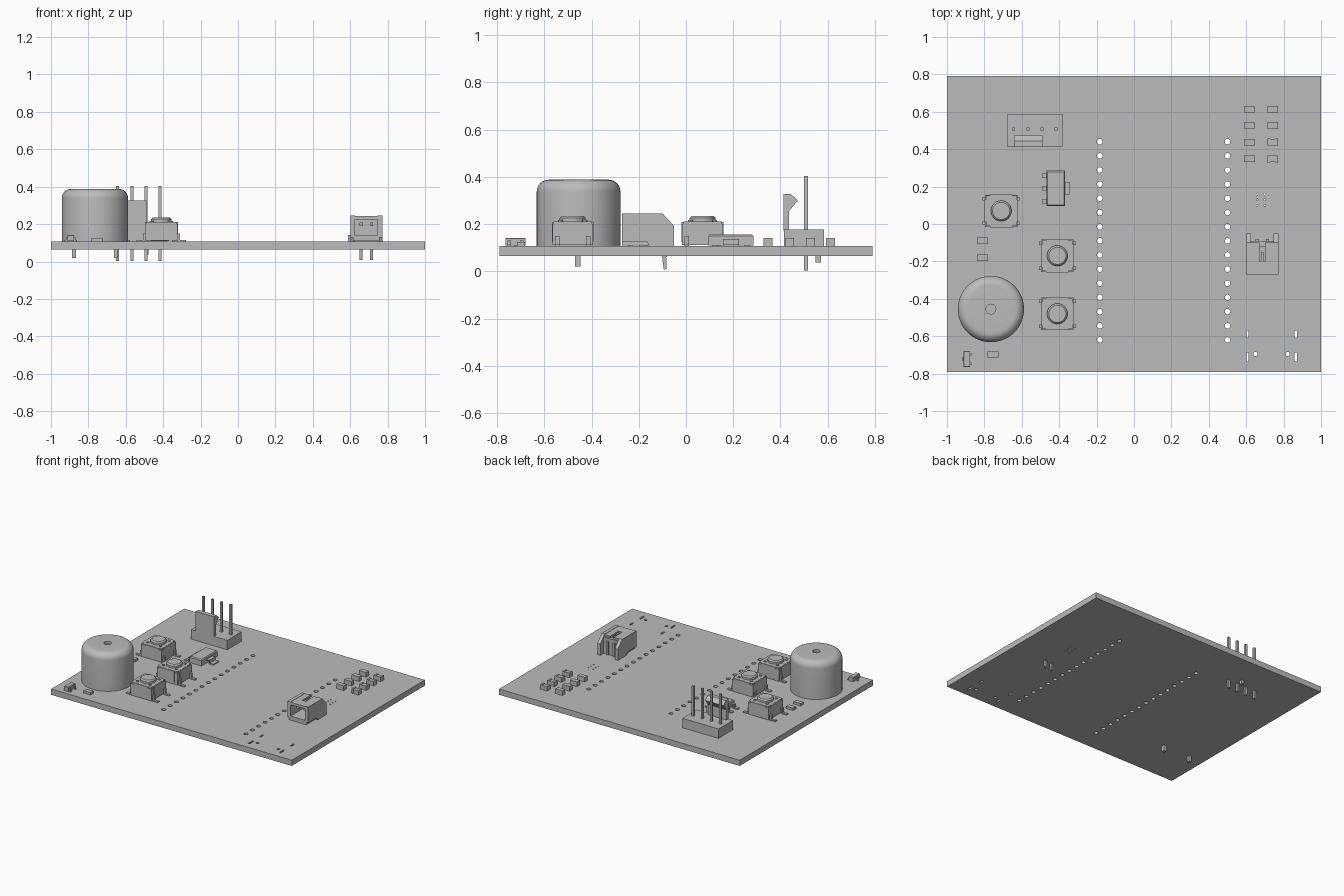
import bpy, bmesh, math
from mathutils import Matrix, Vector

cube = bpy.data.objects.get("Cube")
if cube:
    bpy.data.objects.remove(cube, do_unlink=True)

grey = bpy.data.materials.new("plain grey")
grey.use_nodes = True
COLOUR = (0.5, 0.5, 0.5, 1)
grey.diffuse_color = COLOUR
grey.node_tree.nodes["Principled BSDF"].inputs["Base Color"].default_value = COLOUR

BOTTOM, TOP = 0.064, 0.107


def box(bm, x, y, z):
    """Box from three (low, high) ranges."""
    size = [b - a for a, b in (x, y, z)]
    mid = [(a + b) / 2 for a, b in (x, y, z)]
    bmesh.ops.create_cube(bm, size=1, matrix=Matrix.Translation(mid) @ Matrix.Diagonal(size).to_4x4())


def block(bm, x, y, w, d, z0, z1):
    """Box centred on x, y."""
    box(bm, (x - w / 2, x + w / 2), (y - d / 2, y + d / 2), (z0, z1))


def rod(bm, x, y, r, z0, z1, sides=20, r_top=None):
    bmesh.ops.create_cone(bm, cap_ends=True, segments=sides, radius1=r, radius2=r_top or r,
                          depth=z1 - z0, matrix=Matrix.Translation((x, y, (z0 + z1) / 2)))


def prism(bm, profile, x0, x1):
    """Extrude a (y, z) profile along x."""
    face = bm.faces.new([bm.verts.new((x0, y, z)) for y, z in profile])
    out = bmesh.ops.extrude_face_region(bm, geom=[face])["geom"]
    moved = [v for v in out if isinstance(v, bmesh.types.BMVert)]
    bmesh.ops.translate(bm, verts=moved, vec=(x1 - x0, 0, 0))


def finish(bm, name, smooth=False):
    bmesh.ops.recalc_face_normals(bm, faces=bm.faces)
    mesh = bpy.data.meshes.new(name)
    bm.to_mesh(mesh)
    bm.free()
    mesh.materials.append(grey)
    obj = bpy.data.objects.new(name, mesh)
    bpy.context.collection.objects.link(obj)
    if smooth:
        bpy.ops.object.select_all(action="DESELECT")
        obj.select_set(True)
        bpy.context.view_layer.objects.active = obj
        bpy.ops.object.shade_smooth_by_angle(angle=math.radians(35))
    return obj


# Circuit board with drilled holes and slots
bm = bmesh.new()
box(bm, (-1, 1), (-0.79, 0.79), (BOTTOM, TOP))
board = finish(bm, "circuit_board")
bm = bmesh.new()
for x in (-0.183, 0.5):
    for i in range(15):
        rod(bm, x, 0.44 - i * 0.0757, 0.015, 0, 0.2, 16)
for x in (0.607, 0.864):
    block(bm, x, -0.588, 0.013, 0.036, 0, 0.2)
    block(bm, x, -0.712, 0.013, 0.048, 0, 0.2)
for x in (0.65, 0.822):
    rod(bm, x, -0.695, 0.011, 0, 0.2, 12)
for x in (0.659, 0.698):
    for y in (0.1, 0.13, 0.16):
        rod(bm, x, y, 0.005, 0, 0.2, 8)
drills = finish(bm, "drill_cutter")
drills.hide_render = True
cut = board.modifiers.new("holes", "BOOLEAN")
cut.object = drills
cut.solver = "EXACT"
bpy.context.view_layer.objects.active = board
bpy.ops.object.modifier_apply(modifier=cut.name)
bpy.data.objects.remove(drills, do_unlink=True)

# Buzzer: lathed can with rounded shoulder and a sound hole
R, H, ROUND = 0.177, 0.388, 0.05
profile = [(0, TOP), (R, TOP)]
for i in range(9):
    a = i / 8 * math.pi / 2
    profile.append((R - ROUND + ROUND * math.cos(a), H - ROUND + ROUND * math.sin(a)))
profile += [(0.026, H), (0.026, H - 0.02), (0, H - 0.02)]
bm = bmesh.new()
verts = [bm.verts.new((r, 0, z)) for r, z in profile]
edges = [bm.edges.new(pair) for pair in zip(verts, verts[1:])]
bmesh.ops.spin(bm, geom=verts + edges, cent=(0, 0, 0), axis=(0, 0, 1), angle=2 * math.pi, steps=64)
bmesh.ops.remove_doubles(bm, verts=bm.verts, dist=0.0001)
bmesh.ops.translate(bm, verts=bm.verts, vec=(-0.765, -0.455, 0))
finish(bm, "buzzer_can", True)
bm = bmesh.new()
for x in (-0.877, -0.653):
    block(bm, x, -0.459, 0.022, 0.024, 0.02, TOP)
finish(bm, "buzzer_leads")

# Push buttons
for n, (cx, cy) in enumerate([(-0.71, 0.07), (-0.41, -0.17), (-0.41, -0.48)], 1):
    bm = bmesh.new()
    block(bm, cx, cy, 0.172, 0.172, 0.112, 0.2)
    block(bm, cx, cy, 0.176, 0.12, 0.125, 0.21)
    block(bm, cx, cy, 0.12, 0.176, 0.125, 0.21)
    block(bm, cx, cy, 0.164, 0.164, 0.2, 0.211)
    for sx in (-1, 1):
        for sy in (-1, 1):
            rod(bm, cx + sx * 0.052, cy + sy * 0.052, 0.01, 0.21, 0.217, 12)
    finish(bm, f"button_{n}_body")
    bm = bmesh.new()
    rod(bm, cx, cy, 0.055, 0.21, 0.226, 32)
    rod(bm, cx, cy, 0.055, 0.226, 0.235, 32, 0.046)
    finish(bm, f"button_{n}_cap", True)
    bm = bmesh.new()
    for s in (-1, 1):
        for y in (cy - 0.066, cy + 0.066):
            block(bm, cx + s * 0.115, y, 0.036, 0.019, TOP, 0.115)
            block(bm, cx + s * 0.093, y, 0.012, 0.019, TOP, 0.15)
    finish(bm, f"button_{n}_legs")


# Surface-mount packages with gull-wing leads
def package(name, x, y, w, d, z0, z1, leads):
    bm = bmesh.new()
    box(bm, (x - w / 2, x + w / 2), (y - d / 2, y + d / 2), (z0, z1))
    bmesh.ops.bevel(bm, geom=[e for e in bm.edges if abs((e.verts[0].co + e.verts[1].co).z / 2 - z1) < 0.001],
                    offset=w * 0.06, segments=1, affect="EDGES")
    finish(bm, name + "_body")
    bm = bmesh.new()
    mid = (z0 + z1) / 2
    for side, dy, width, reach in leads:
        inner, knee, tip = (x + side * (w / 2 + f * reach) for f in (-0.1, 0.45, 1))
        box(bm, sorted((inner, knee)), (y + dy - width / 2, y + dy + width / 2), (mid - 0.004, mid + 0.004))
        box(bm, sorted((knee - side * 0.008, knee)), (y + dy - width / 2, y + dy + width / 2), (TOP, mid + 0.004))
        box(bm, sorted((knee, tip)), (y + dy - width / 2, y + dy + width / 2), (TOP, TOP + 0.008))
    finish(bm, name + "_leads")


package("regulator", -0.419, 0.19, 0.1, 0.19, 0.11, 0.156,
        [(-1, -0.068, 0.024, 0.052), (-1, 0, 0.024, 0.052), (-1, 0.068, 0.024, 0.052), (1, 0, 0.068, 0.055)])
package("transistor", -0.894, -0.722, 0.036, 0.084, 0.11, 0.142,
        [(-1, 0, 0.014, 0.016), (1, -0.026, 0.014, 0.016), (1, 0.026, 0.014, 0.016)])

# Chip resistors and capacitors
bm = bmesh.new()
for y in (0.612, 0.527, 0.438, 0.348):
    block(bm, 0.617, y, 0.06, 0.034, TOP, 0.142)
    block(bm, 0.742, y, 0.034, 0.034, TOP, 0.138)
    for s in (-1, 1):
        block(bm, 0.742 + s * 0.022, y, 0.014, 0.038, TOP, 0.142)
finish(bm, "chip_capacitors")
bm = bmesh.new()
for x, y in ((-0.81, -0.09), (-0.81, -0.18), (-0.754, -0.698)):
    block(bm, x, y, 0.058, 0.034, TOP, 0.125)
finish(bm, "chip_resistors")

# Four-pin header with latching wall
bm = bmesh.new()
box(bm, (-0.68, -0.38), (0.415, 0.585), (TOP, 0.178))
prism(bm, [(0.412, 0.17), (0.412, 0.327), (0.444, 0.327), (0.474, 0.3), (0.436, 0.255), (0.436, 0.17)],
      -0.642, -0.49)
block(bm, -0.49, 0.56, 0.022, 0.022, 0.037, TOP)
finish(bm, "header_housing")
bm = bmesh.new()
for i in range(4):
    block(bm, -0.643 + i * 0.0755, 0.508, 0.016, 0.016, 0.004, 0.403)
finish(bm, "header_pins")

# Two-pin socket: shaped cheeks, floor, split roof and rear plate
bm = bmesh.new()
cheek = [(-0.27, 0.127), (-0.165, 0.127), (-0.155, TOP), (-0.05, TOP),
         (-0.05, 0.192), (-0.1, 0.246), (-0.27, 0.246)]
for x0, x1 in ((0.601, 0.626), (0.747, 0.772)):
    prism(bm, cheek, x0, x1)
box(bm, (0.615, 0.757), (-0.27, -0.1), (TOP + 0.003, 0.14))
box(bm, (0.615, 0.757), (-0.12, -0.09), (TOP, 0.23))
for x0, x1 in ((0.615, 0.672), (0.701, 0.757)):
    box(bm, (x0, x1), (-0.2, -0.1), (0.225, 0.244))
box(bm, (0.615, 0.757), (-0.27, -0.2), (0.225, 0.244))
box(bm, (0.68, 0.693), (-0.2, -0.15), (0.225, 0.24))
finish(bm, "socket_housing")
bm = bmesh.new()
for x in (0.658, 0.714):
    block(bm, x, -0.165, 0.018, 0.13, 0.19, 0.208)
    block(bm, x, -0.09, 0.018, 0.018, 0.06, 0.208)
    prism(bm, [(-0.102, 0.066), (-0.084, 0.066), (-0.082, 0.01), (-0.094, 0.008)], x - 0.008, x + 0.008)
finish(bm, "socket_pins")
